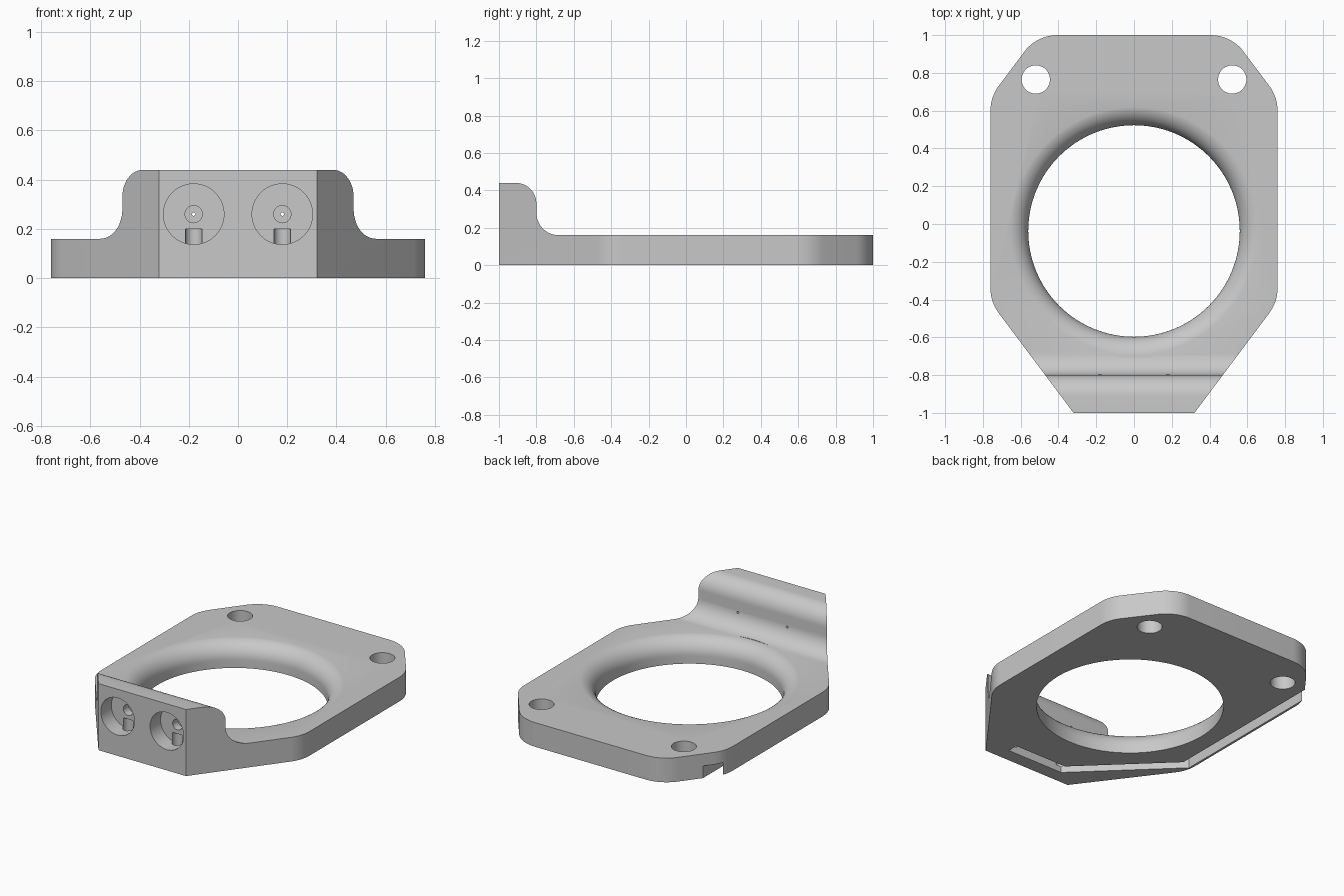
import bpy, bmesh, math
from mathutils import Vector, Matrix

if "Cube" in bpy.data.objects:
    bpy.data.objects.remove(bpy.data.objects["Cube"], do_unlink=True)

grey = bpy.data.materials.new("plain_grey")
grey.use_nodes = True
grey.diffuse_color = (0.58, 0.58, 0.58, 1)
grey.node_tree.nodes["Principled BSDF"].inputs["Base Color"].default_value = (0.58, 0.58, 0.58, 1)


def add_object(name, bm):
    bmesh.ops.recalc_face_normals(bm, faces=bm.faces)
    mesh = bpy.data.meshes.new(name)
    bm.to_mesh(mesh)
    bm.free()
    mesh.materials.append(grey)
    obj = bpy.data.objects.new(name, mesh)
    bpy.context.collection.objects.link(obj)
    return obj


def prism(name, points, sweep):
    """Extrude a closed outline of 3D points along the sweep vector."""
    bm = bmesh.new()
    face = bm.faces.new([bm.verts.new(p) for p in points])
    out = bmesh.ops.extrude_face_region(bm, geom=[face])
    moved = [v for v in out["geom"] if isinstance(v, bmesh.types.BMVert)]
    bmesh.ops.translate(bm, verts=moved, vec=sweep)
    return add_object(name, bm)


def cylinder(name, radius, start, end, sides=48):
    start, end = Vector(start), Vector(end)
    axis = end - start
    place = Matrix.Translation((start + end) / 2) @ axis.to_track_quat("Z", "Y").to_matrix().to_4x4()
    bm = bmesh.new()
    bmesh.ops.create_cone(bm, cap_ends=True, segments=sides, radius1=radius,
                          radius2=radius, depth=axis.length, matrix=place)
    return add_object(name, bm)


def arc(cx, cy, r, a0, a1, steps=12):
    angles = [math.radians(a0 + (a1 - a0) * i / steps) for i in range(steps + 1)]
    return [(cx + r * math.cos(a), cy + r * math.sin(a)) for a in angles]


def round_corner(a, b, c, r, steps=10):
    """Points of the tangent arc replacing corner b."""
    a, b, c = Vector(a), Vector(b), Vector(c)
    u, v = (a - b).normalized(), (c - b).normalized()
    half = u.angle(v) / 2
    centre = b + (u + v).normalized() * r / math.sin(half)
    p = (b + u * r / math.tan(half) - centre).normalized()
    q = (b + v * r / math.tan(half) - centre).normalized()
    return [tuple(centre + r * p.slerp(q, i / steps)) for i in range(steps + 1)]


def ribbon(path, half):
    """Outline of a band of constant width along an open path."""
    pts = [Vector(p) for p in path]
    left, right = [], []
    for i, p in enumerate(pts):
        k = max(i, 1)
        j = min(i, len(pts) - 2)
        d0 = (pts[k] - pts[k - 1]).normalized()
        d1 = (pts[j + 1] - pts[j]).normalized()
        t = (d0 + d1).normalized()
        off = Vector((-t.y, t.x)) * half / t.dot(d0)
        left.append(p + off)
        right.append(p - off)
    return left + right[::-1]


def boolean(target, tool, operation):
    tool.hide_render = True
    mod = target.modifiers.new("cut", "BOOLEAN")
    mod.object, mod.operation, mod.solver = tool, operation, "EXACT"
    bpy.context.view_layer.objects.active = target
    bpy.ops.object.modifier_apply(modifier=mod.name)
    bpy.data.objects.remove(tool, do_unlink=True)


# Plate outline seen from above, mirrored
corners = [(0.32, -1), (0.76, -0.413), (0.76, 0.673), (0.515, 1), (0, 1)]
side = [corners[0]]
for i in (1, 2, 3):
    side += round_corner(*corners[i - 1:i + 2], 0.22)
outline = side + [(-x, y) for x, y in reversed(side)]
body = prism("mount_plate", [(x, y, 0) for x, y in outline], (0, 0, 0.6))

# Side profile with the raised, rounded front lip
profile = [(-1.2, -0.1), (-1.2, 0.44)] + arc(-0.91, 0.33, 0.11, 90, 0)
profile += arc(-0.68, 0.28, 0.12, 180, 270) + [(1.2, 0.16), (1.2, -0.1)]
boolean(body, prism("profile_tool", [(-1, y, z) for y, z in profile], (2, 0, 0)), "INTERSECT")

# Large opening with a rounded upper rim
rim = [(0, -0.1), (0.56, -0.1)] + arc(0.67, 0.051, 0.11, 180, 90) + [(0.67, 0.5), (0, 0.5)]
bm = bmesh.new()
verts = [bm.verts.new((r, -0.037, z)) for r, z in rim]
edges = [bm.edges.new(pair) for pair in zip(verts, verts[1:])]
bmesh.ops.spin(bm, geom=verts + edges, cent=(0, -0.037, 0), axis=(0, 0, 1),
               angle=math.tau, steps=96, use_merge=True)
bmesh.ops.remove_doubles(bm, verts=bm.verts, dist=0.0001)
boolean(body, add_object("opening_tool", bm), "DIFFERENCE")

# Wire groove on the underside
path = [(0.215, -0.875), (-0.18, -0.875), (-0.71, -0.36), (-0.71, 1.2)]
band = [(p.x, p.y, -0.1) for p in ribbon(path, 0.035)]
boolean(body, prism("groove_tool", band, (0, 0, 0.18)), "DIFFERENCE")

for s in (-1, 1):
    x = 0.18 * s
    cutters = [
        # Rear screw hole
        cylinder("screw_tool", 0.075, (0.52 * s, 0.765, -0.1), (0.52 * s, 0.765, 0.4)),
        # Front pocket, inner seat, pin hole and wire duct
        cylinder("pocket_tool", 0.123, (x, -1.1, 0.26), (x, -0.89, 0.26)),
        cylinder("seat_tool", 0.035, (x, -1.05, 0.26), (x, -0.835, 0.26), 32),
        cylinder("pin_tool", 0.007, (x, -1.02, 0.26), (x, -0.7, 0.26), 12),
        cylinder("duct_tool", 0.0345, (x, -0.887, 0.04), (x, -0.887, 0.2), 32),
    ]
    for tool in cutters:
        boolean(body, tool, "DIFFERENCE")

# Smooth curved walls, sharp edges kept
bpy.ops.object.select_all(action="DESELECT")
body.select_set(True)
bpy.context.view_layer.objects.active = body
bpy.ops.object.shade_smooth_by_angle(angle=math.radians(25))
